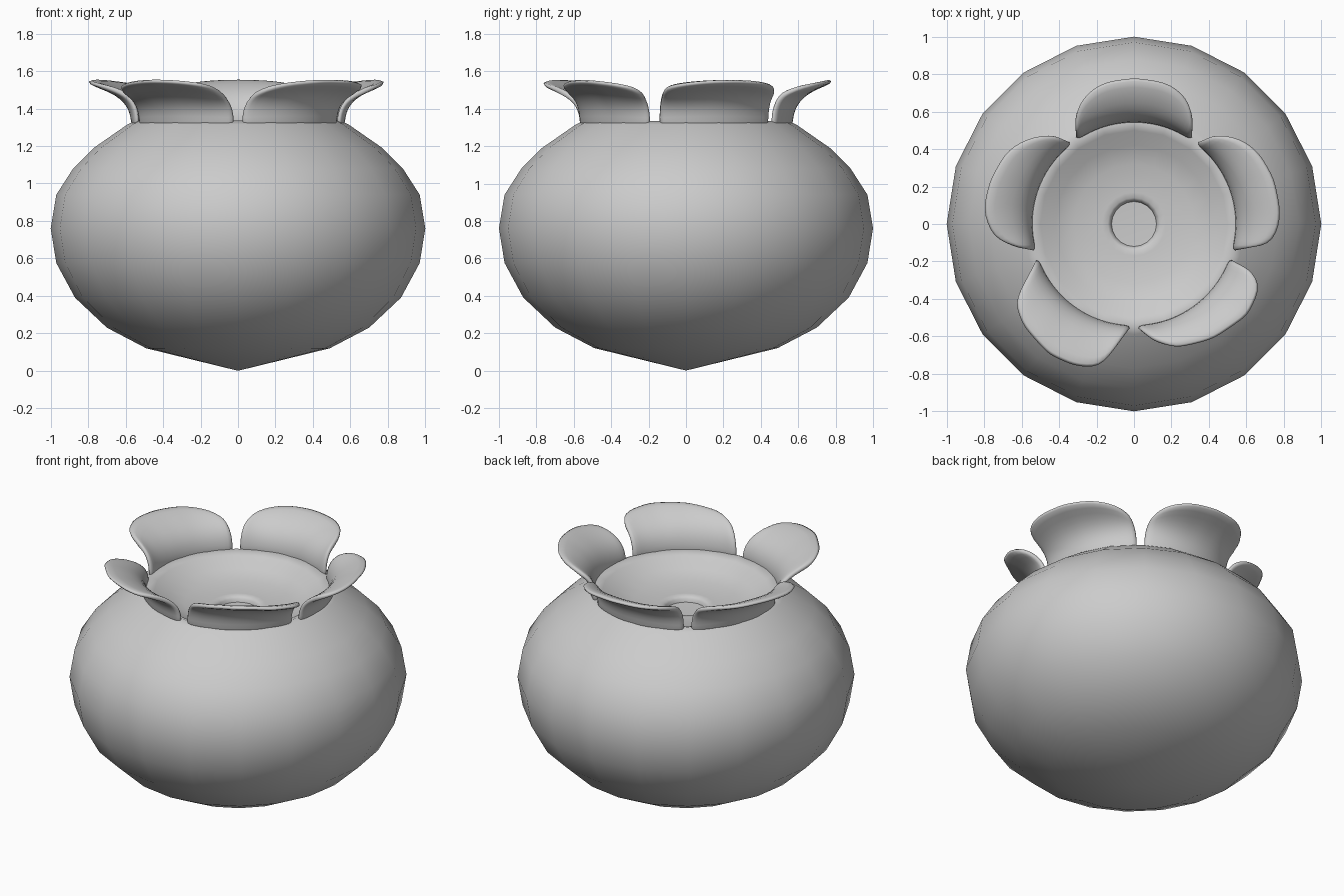
import bpy, bmesh, math
from mathutils import Vector

if "Cube" in bpy.data.objects:
    bpy.data.objects.remove(bpy.data.objects["Cube"])


def make_object(name, bm):
    bmesh.ops.recalc_face_normals(bm, faces=bm.faces)
    mesh = bpy.data.meshes.new(name)
    bm.to_mesh(mesh)
    bm.free()
    ob = bpy.data.objects.new(name, mesh)
    bpy.context.collection.objects.link(ob)
    return ob


def smooth(ob, degrees):
    bpy.ops.object.select_all(action='DESELECT')
    ob.select_set(True)
    bpy.context.view_layer.objects.active = ob
    bpy.ops.object.shade_smooth_by_angle(angle=math.radians(degrees))


# Berry body: turned profile, bottom to rim, then into the shallow bowl and centre dimple
profile = [(0, 0), (0.49, 0.12), (0.70, 0.23), (0.87, 0.39), (0.97, 0.575), (1, 0.76),
           (0.97, 0.94), (0.88, 1.08), (0.77, 1.19), (0.59, 1.315), (0.55, 1.335),
           (0.50, 1.315), (0.42, 1.265), (0.32, 1.235), (0.17, 1.22), (0.14, 1.22),
           (0.125, 1.205), (0.12, 1.185), (0, 1.18)]
SIDES = 20
bm = bmesh.new()
rings = []
for r, z in profile:
    count = SIDES if r else 1
    rings.append([bm.verts.new((r * math.sin(math.tau * i / SIDES),
                                r * math.cos(math.tau * i / SIDES), z)) for i in range(count)])
for a, b in zip(rings, rings[1:]):
    for i in range(SIDES):
        j = (i + 1) % SIDES
        quad = [a[i % len(a)], a[j % len(a)], b[j % len(b)], b[i % len(b)]]
        bm.faces.new(list(dict.fromkeys(quad)))
smooth(make_object("berry_body", bm), 60)


# Crown petals: each lofted from an arc on the berry to its own rim outline
def resample(points, n):
    pts = [Vector(p) for p in points]
    lengths = [(b - a).length for a, b in zip(pts, pts[1:])]
    total, out = sum(lengths), []
    for k in range(n + 1):
        d = total * k / n
        for a, b, l in zip(pts, pts[1:], lengths):
            if d <= l + 1e-6:
                out.append(a.lerp(b, min(d / l, 1)))
                break
            d -= l
    return out


def make_petal(name, start, end, rim):
    """start, end: base arc angles in degrees; rim: top-view outline of the lip."""
    cols = 12
    # height fraction, outward fraction from base to lip
    section = [(-0.12, 0), (0.18, 0.02), (0.42, 0.10), (0.66, 0.28), (0.86, 0.60), (1, 1)]
    bm = bmesh.new()
    grid = []
    tips = resample(rim, cols)
    for k in range(cols + 1):
        u = k / cols
        ang = math.radians(start + (end - start) * u)
        base = Vector((math.cos(ang), math.sin(ang))) * 0.555
        top = 1.485 + 0.065 * math.sin(math.pi * u) ** 0.6
        grid.append([bm.verts.new((*base.lerp(tips[k], out), 1.325 + (top - 1.325) * h))
                     for h, out in section])
    for a, b in zip(grid, grid[1:]):
        for i in range(len(section) - 1):
            bm.faces.new((a[i], b[i], b[i + 1], a[i + 1]))
    ob = make_object(name, bm)
    thick = ob.modifiers.new("thickness", 'SOLIDIFY')
    thick.thickness = 0.03
    thick.offset = 0
    ob.modifiers.new("rounding", 'SUBSURF').render_levels = 1
    smooth(ob, 60)


make_petal("petal_back", 56, 124,
           [(0.31, 0.52), (0.31, 0.60), (0.27, 0.70), (0.17, 0.76), (0, 0.785),
            (-0.16, 0.76), (-0.26, 0.70), (-0.31, 0.60), (-0.31, 0.52)])
make_petal("petal_right", -15, 52,
           [(0.65, -0.12), (0.72, -0.11), (0.77, -0.04), (0.79, 0.06), (0.75, 0.25),
            (0.66, 0.40), (0.53, 0.475), (0.42, 0.47)])
make_petal("petal_left", 128, 195,
           [(-0.42, 0.47), (-0.53, 0.475), (-0.68, 0.40), (-0.78, 0.22), (-0.81, 0.06),
            (-0.76, -0.06), (-0.70, -0.10), (-0.61, -0.125)])
make_petal("petal_front_right", -88, -20,
           [(0.10, -0.62), (0.22, -0.665), (0.42, -0.62), (0.61, -0.49), (0.67, -0.36),
            (0.66, -0.29), (0.61, -0.24)])
make_petal("petal_front_left", 200, 268,
           [(-0.61, -0.36), (-0.635, -0.43), (-0.60, -0.54), (-0.46, -0.70), (-0.31, -0.765),
            (-0.20, -0.77), (-0.15, -0.73), (-0.10, -0.66)])
